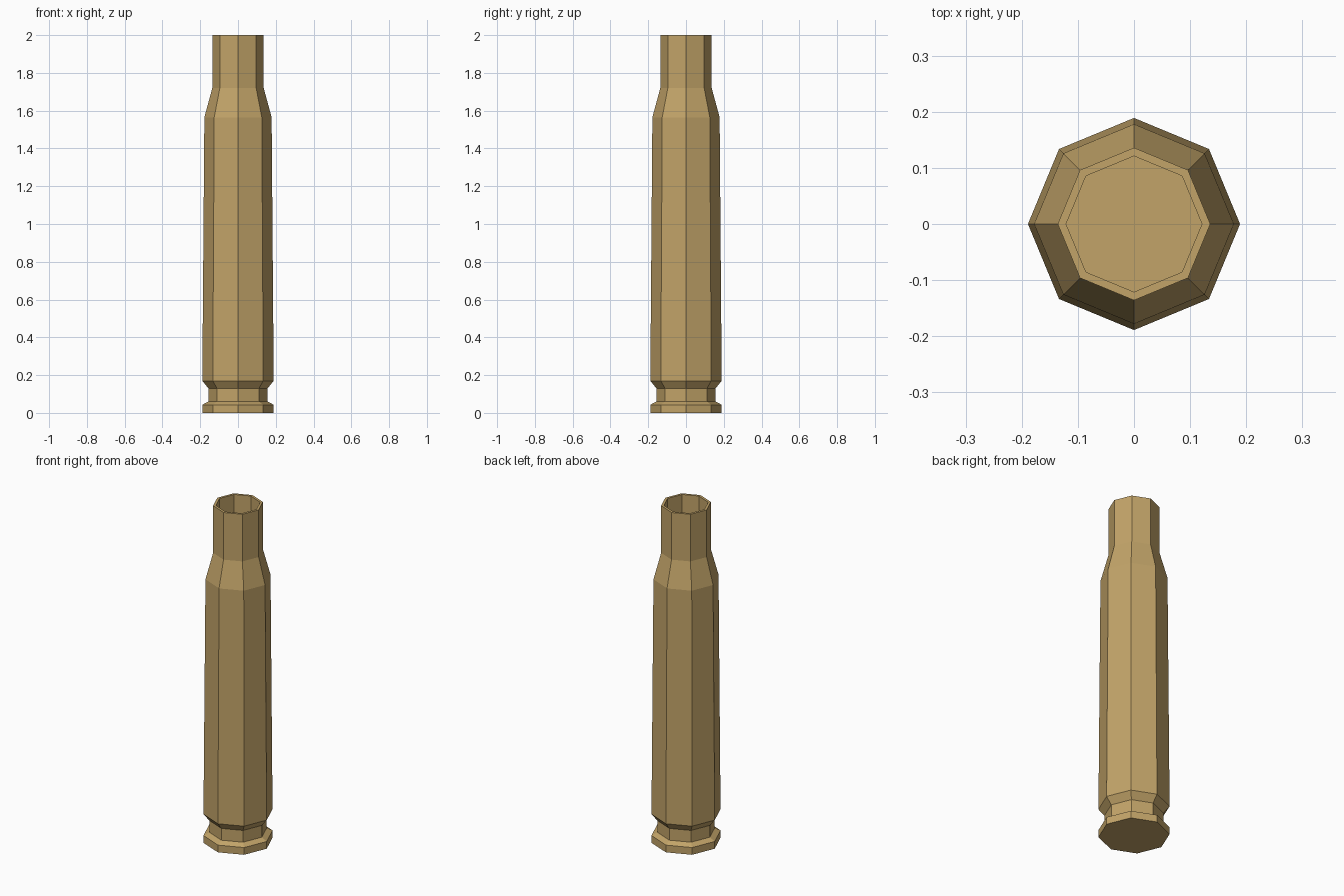
import bpy, bmesh
from math import cos, sin, tau

if "Cube" in bpy.data.objects:
    bpy.data.objects.remove(bpy.data.objects["Cube"])

SIDES = 8

# Brass material
brass = bpy.data.materials.new("brass")
brass.diffuse_color = (0.54, 0.37, 0.14, 1)
brass.use_nodes = True
brass.node_tree.nodes["Principled BSDF"].inputs["Base Color"].default_value = brass.diffuse_color

# Profile (radius, height): rim, groove, tapered body, shoulder, neck, then the bore
profile = [
    (0.189, 0.0), (0.189, 0.043), (0.157, 0.06), (0.157, 0.13), (0.189, 0.17),
    (0.178, 1.565), (0.136, 1.72), (0.136, 2.0), (0.121, 2.0), (0.121, 0.17),
]


def lathe(name, points, material):
    """Revolve a profile into a flat-sided solid, capped at both ends."""
    bm = bmesh.new()
    rings = [[bm.verts.new((r * cos(tau * i / SIDES), r * sin(tau * i / SIDES), z))
              for i in range(SIDES)] for r, z in points]
    for low, high in zip(rings, rings[1:]):
        for i in range(SIDES):
            j = (i + 1) % SIDES
            bm.faces.new((low[i], low[j], high[j], high[i]))
    bm.faces.new(rings[0][::-1])
    bm.faces.new(rings[-1])
    mesh = bpy.data.meshes.new(name)
    bm.to_mesh(mesh)
    bm.free()
    mesh.materials.append(material)
    obj = bpy.data.objects.new(name, mesh)
    bpy.context.collection.objects.link(obj)
    return obj


# Hollow bottlenecked casing
lathe("cartridge_case", profile, brass)
